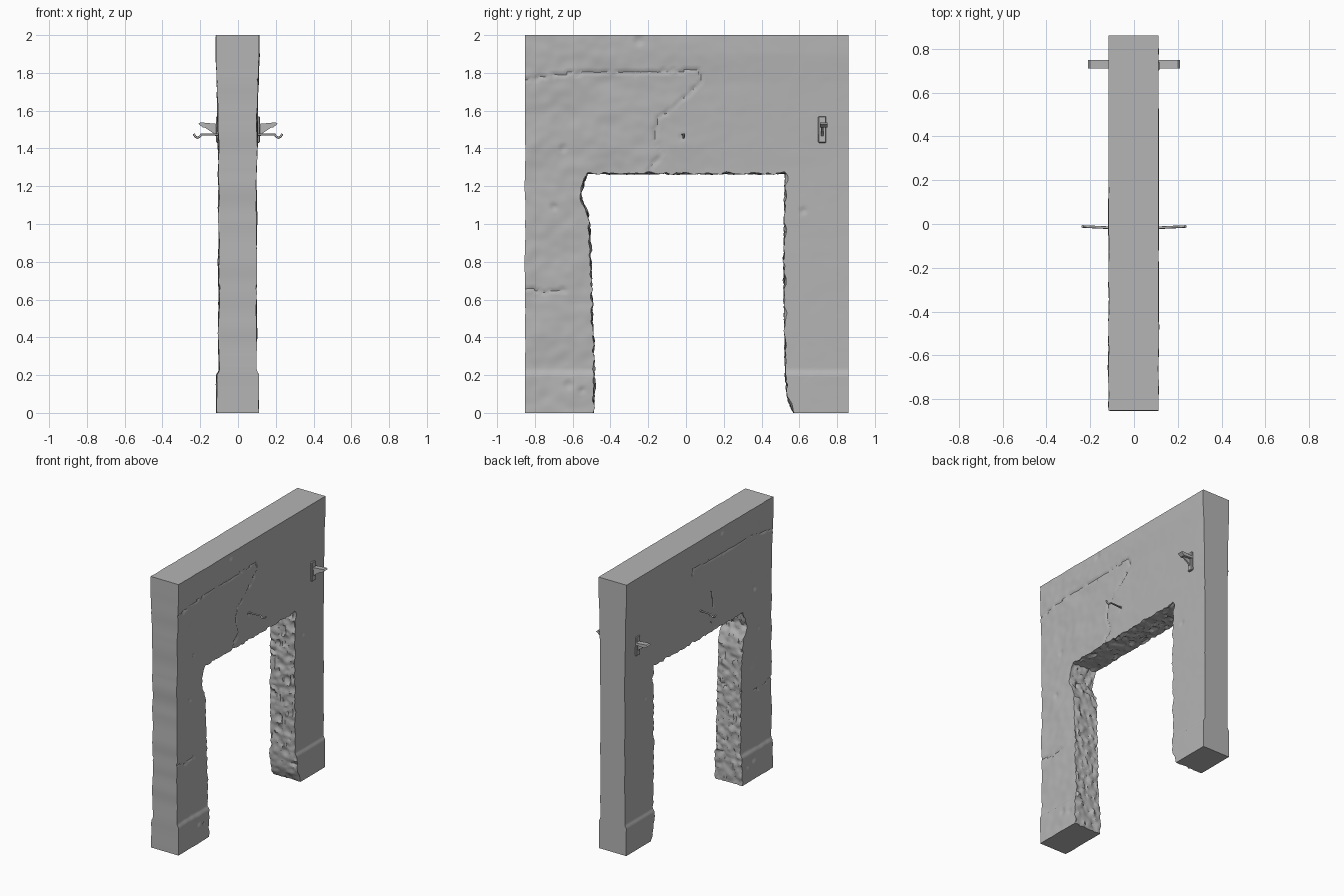
import bpy, bmesh, math
from mathutils import Vector, noise

cube = bpy.data.objects.get("Cube")
if cube:
    bpy.data.objects.remove(cube)

plaster = bpy.data.materials.new("plaster grey")
plaster.use_nodes = True
GREY = (0.46, 0.46, 0.46, 1)
plaster.diffuse_color = GREY
plaster.node_tree.nodes["Principled BSDF"].inputs["Base Color"].default_value = GREY


def interp(points, t):
    """Piecewise linear lookup in a list of (position, value)."""
    if t <= points[0][0]:
        return points[0][1]
    for (a, va), (b, vb) in zip(points, points[1:]):
        if t <= b:
            return va + (vb - va) * (t - a) / (b - a)
    return points[-1][1]


def finish(name, bm, smooth=True):
    bmesh.ops.recalc_face_normals(bm, faces=bm.faces)
    mesh = bpy.data.meshes.new(name)
    bm.to_mesh(mesh)
    bm.free()
    obj = bpy.data.objects.new(name, mesh)
    bpy.context.collection.objects.link(obj)
    mesh.materials.append(plaster)
    if smooth:
        bpy.ops.object.select_all(action='DESELECT')
        obj.select_set(True)
        bpy.context.view_layer.objects.active = obj
        bpy.ops.object.shade_smooth_by_angle(angle=math.radians(35))
    return obj


# Outline guides: front jamb, back jamb, half thickness by height
FRONT_JAMB = [(0, -.49), (.2, -.485), (.6, -.5), (1.0, -.51), (1.07, -.525),
              (1.11, -.55), (1.16, -.56), (1.21, -.545), (1.27, -.525)]
BACK_JAMB = [(0, .575), (.06, .545), (.2, .53), (.8, .522), (1.27, .53)]
THICK = [(.205, .112), (.222, .1), (1.3, .1), (1.75, .108), (1.9, .115), (2, .114)]
OPEN_Z = 1.27

# Surface damage on the faces: cracks as paths in (y, z), chips as (y, z, radius)
CRACKS = [
    [(-.85, 1.76), (-.6, 1.8), (-.3, 1.8), (.07, 1.815), (.08, 1.75),
     (-.05, 1.63), (-.15, 1.56), (-.17, 1.45), (-.13, 1.37), (-.2, 1.28)],
    [(-.85, .66), (-.75, .64), (-.64, .65)],
]
CHIPS = [(-.65, 1.4, .025), (-.25, 1.97, .03), (.62, 1.07, .02), (-.02, 1.46, .015),
         (-.62, .15, .03), (-.7, 1.09, .02), (-.55, .12, .02)]


def path_distance(path, y, z):
    best = 9
    for (y0, z0), (y1, z1) in zip(path, path[1:]):
        dy, dz = y1 - y0, z1 - z0
        t = max(0, min(1, ((y - y0) * dy + (z - z0) * dz) / (dy * dy + dz * dz)))
        best = min(best, math.hypot(y - y0 - t * dy, z - z0 - t * dz))
    return best


def rubble(a, b, seed):
    """Broken stone relief for the cut edges of the opening."""
    p = Vector((a * 14, b * 20, seed))
    stone = noise.voronoi(p)[0]
    gap = min(.5, stone[1] - stone[0])
    return .026 * (gap - .25) + .008 * noise.noise(p * 2.5)


COLS = (28, 82, 28)
ROWS = (100, 56)
LAYERS = 14
NI, NJ = sum(COLS), sum(ROWS)


def lattice_point(i, j, k):
    s = k / LAYERS * 2 - 1
    y_nom = -.85 + 1.71 * i / NI
    lintel = OPEN_Z + rubble(y_nom, s * .1, 3.0)
    z = lintel * j / ROWS[0] if j <= ROWS[0] else lintel + (2 - lintel) * (j - ROWS[0]) / ROWS[1]
    front = interp(FRONT_JAMB, z)
    back = interp(BACK_JAMB, z)
    fade = max(0, min(1, (1.4 - z) / .13))
    front += fade * rubble(z, s * .1, 11.0)
    back += fade * rubble(z, s * .1, 27.0)
    # The front end is worn into soft horizontal waves
    end = -.852 + .007 * noise.noise(Vector((0, 3.1, z * 7))) * math.sin(math.pi * z / 2)
    if i <= COLS[0]:
        y = end + (front - end) * i / COLS[0]
    elif i <= COLS[0] + COLS[1]:
        y = front + (back - front) * (i - COLS[0]) / COLS[1]
    else:
        y = back + (.86 - back) * (i - COLS[0] - COLS[1]) / COLS[2]
    # Wavy, cracked plaster faces, calmer towards the back end
    half = interp(THICK, z)
    side = 5.0 if s > 0 else 9.0
    calm = max(.15, min(1, .55 - y))
    half += .007 * calm * noise.noise(Vector((side, y * 5, z * 6)))
    half += .003 * calm * noise.noise(Vector((side, y * 16, z * 18)))
    wobble = .012 * noise.noise(Vector((1, y * 25, z * 25)))
    for path in CRACKS:
        if path_distance(path, y, z + wobble) < .007:
            half -= .006
    for cy, cz, r in CHIPS:
        d = math.hypot(y - cy, z - cz) / r
        if d < 1:
            half -= .008 * (1 - d * d)
    if 0 < j < NJ and 0 < i < NI:
        half -= .0
    return Vector((s * half - .002, y, z))


def solid(i, j, k):
    if not (0 <= i < NI and 0 <= j < NJ and 0 <= k < LAYERS):
        return False
    return j >= ROWS[0] or i < COLS[0] or i >= COLS[0] + COLS[1]


# Wall with a broken-through opening: the skin of a solid block lattice
bm = bmesh.new()
verts = {}


def vert(key):
    if key not in verts:
        verts[key] = bm.verts.new(lattice_point(*key))
    return verts[key]


LOOP = ((0, 0), (1, 0), (1, 1), (0, 1))
for i in range(NI):
    for j in range(NJ):
        for k in range(LAYERS):
            cell = (i, j, k)
            if not solid(*cell):
                continue
            for axis in range(3):
                for step in (0, 1):
                    near = list(cell)
                    near[axis] += 2 * step - 1
                    if solid(*near):
                        continue
                    u, v = [a for a in range(3) if a != axis]
                    corners = []
                    for du, dv in LOOP:
                        key = list(cell)
                        key[axis] += step
                        key[u] += du
                        key[v] += dv
                        corners.append(vert(tuple(key)))
                    bm.faces.new(corners)
finish("wall", bm)


# Fittings, repeated on both faces of the wall
def prism(name, outline, y0, y1, side):
    """Extrude an (x, z) outline along y."""
    bm = bmesh.new()
    face = bm.faces.new([bm.verts.new((side * x, y0, z)) for x, z in outline])
    moved = bmesh.ops.extrude_face_region(bm, geom=[face])["geom"]
    bmesh.ops.translate(bm, vec=(0, y1 - y0, 0),
                        verts=[g for g in moved if isinstance(g, bmesh.types.BMVert)])
    return finish(name, bm, smooth=False)


def rod(name, points, radius):
    curve = bpy.data.curves.new(name, 'CURVE')
    curve.dimensions = '3D'
    curve.bevel_depth = radius
    curve.bevel_resolution = 2
    curve.use_fill_caps = True
    spline = curve.splines.new('POLY')
    spline.points.add(len(points) - 1)
    for p, co in zip(spline.points, points):
        p.co = (*co, 1)
    obj = bpy.data.objects.new(name, curve)
    bpy.context.collection.objects.link(obj)
    curve.materials.append(plaster)


for side, word in ((1, "left"), (-1, "right")):
    plate = prism(word + "_bracket_plate",
                  [(.09, 1.43), (.116, 1.43), (.116, 1.57), (.09, 1.57)], .7, .742, side)
    bevel = plate.modifiers.new("soft edges", 'BEVEL')
    bevel.width = .004
    prism(word + "_bracket_shelf",
          [(.11, 1.515), (.185, 1.51), (.21, 1.53), (.2, 1.538), (.11, 1.53)], .71, .748, side)
    prism(word + "_bracket_gusset",
          [(.11, 1.46), (.13, 1.48), (.19, 1.52), (.11, 1.52)], .716, .728, side)
    hook = [(.09, 1.473), (.195, 1.473), (.203, 1.462), (.213, 1.457), (.224, 1.461), (.235, 1.477)]
    rod(word + "_hook", [(side * x, -.018 + .045 * (x - .09), z) for x, z in hook], .006)
